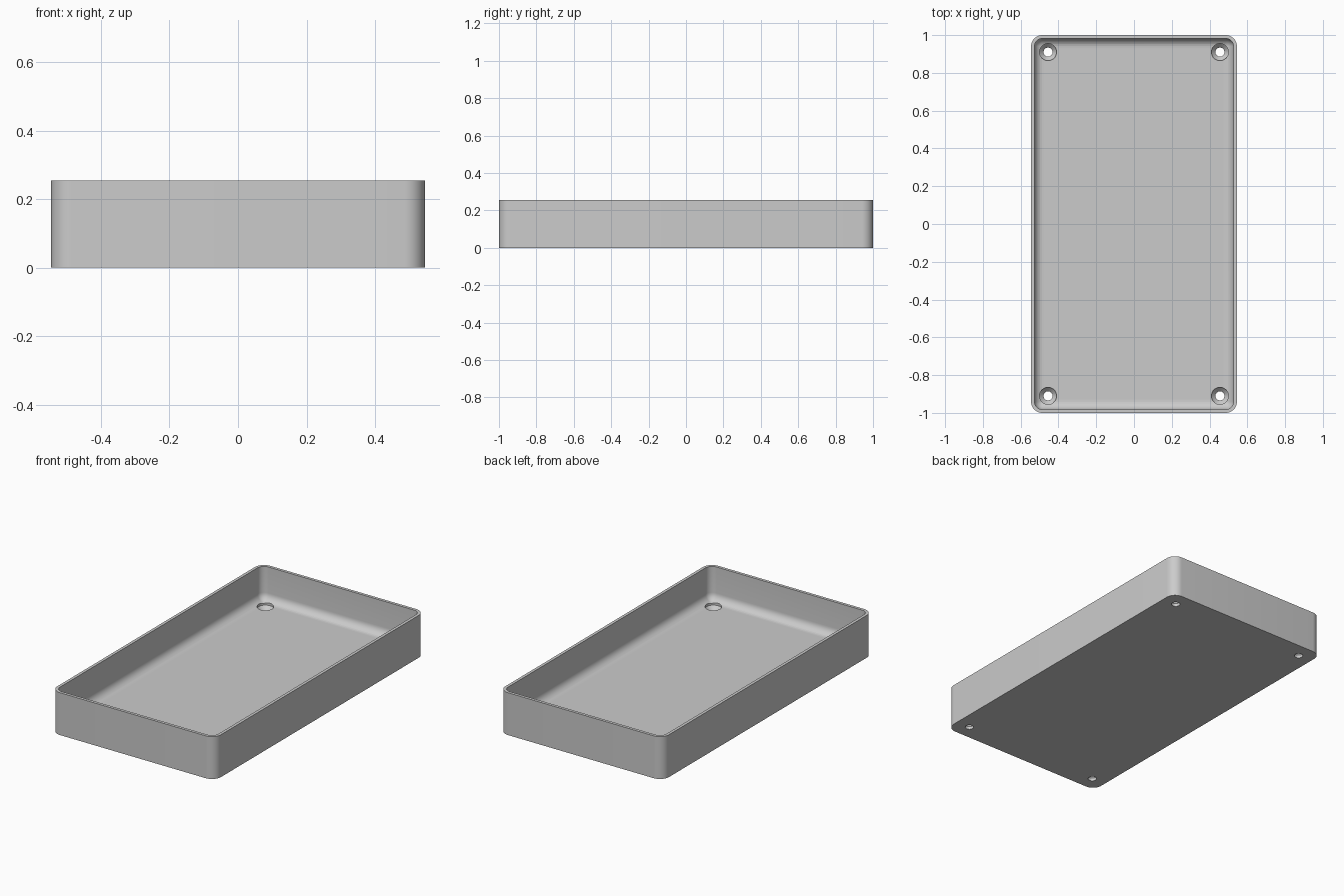
import bpy, bmesh, math

HALF_X, HALF_Y, HEIGHT = 0.545, 1.0, 0.255
CORNER, WALL, FLOOR, FILLET = 0.06, 0.018, 0.05, 0.048
HOLE_X, HOLE_Y = 0.455, 0.91

cube = bpy.data.objects.get("Cube")
if cube:
    bpy.data.objects.remove(cube, do_unlink=True)

grey = bpy.data.materials.new("grey plastic")
grey.use_nodes = True
colour = (0.6, 0.6, 0.6, 1)
grey.diffuse_color = colour
grey.node_tree.nodes["Principled BSDF"].inputs["Base Color"].default_value = colour


def rounded_loop(bm, inset, z, steps=10):
    """Ring of vertices round a rounded rectangle."""
    r = max(CORNER - inset, 0.006)
    cx, cy = HALF_X - inset - r, HALF_Y - inset - r
    ring = []
    for q, (sx, sy) in enumerate([(1, 1), (-1, 1), (-1, -1), (1, -1)]):
        for i in range(steps + 1):
            a = (q + i / steps) * math.pi / 2
            ring.append(bm.verts.new((sx * cx + r * math.cos(a), sy * cy + r * math.sin(a), z)))
    return ring


def skin(bm, rings):
    """Join successive rings with quads and cap both ends."""
    for a, b in zip(rings, rings[1:]):
        n = len(a)
        for i in range(n):
            j = (i + 1) % n
            bm.faces.new((a[i], a[j], b[j], b[i]))
    bm.faces.new(rings[0][::-1])
    bm.faces.new(rings[-1])
    bmesh.ops.recalc_face_normals(bm, faces=bm.faces)


def make_object(name, bm):
    mesh = bpy.data.meshes.new(name)
    bm.to_mesh(mesh)
    bm.free()
    mesh.materials.append(grey)
    obj = bpy.data.objects.new(name, mesh)
    bpy.context.collection.objects.link(obj)
    return obj


# Open tray: outer wall, rim, inner wall, rounded floor edge
bm = bmesh.new()
profile = [(0, 0), (0, HEIGHT), (WALL, HEIGHT)]
for k in range(9):
    a = k / 8 * math.pi / 2
    profile.append((WALL + FILLET * (1 - math.cos(a)), FLOOR + FILLET * (1 - math.sin(a))))
skin(bm, [rounded_loop(bm, inset, z) for inset, z in profile])
tray = make_object("tray", bm)

# Countersunk screw holes in the four corners
bm = bmesh.new()
for sx in (-1, 1):
    for sy in (-1, 1):
        hole = bmesh.new()
        rings = []
        for r, z in [(0.024, -0.05), (0.024, 0.018), (0.045, 0.04), (0.045, 0.12)]:
            rings.append([hole.verts.new((sx * HOLE_X + r * math.cos(t * math.pi / 16),
                                          sy * HOLE_Y + r * math.sin(t * math.pi / 16), z))
                          for t in range(32)])
        skin(hole, rings)
        part = bpy.data.meshes.new("hole_part")
        hole.to_mesh(part)
        hole.free()
        bm.from_mesh(part)
        bpy.data.meshes.remove(part)
cutter = make_object("screw_hole_cutter", bm)

cut = tray.modifiers.new("screw holes", "BOOLEAN")
cut.operation = "DIFFERENCE"
cut.solver = "EXACT"
cut.object = cutter
bpy.context.view_layer.objects.active = tray
tray.select_set(True)
bpy.ops.object.modifier_apply(modifier=cut.name)
bpy.data.objects.remove(cutter, do_unlink=True)
bpy.ops.object.shade_smooth_by_angle(angle=math.radians(35))
